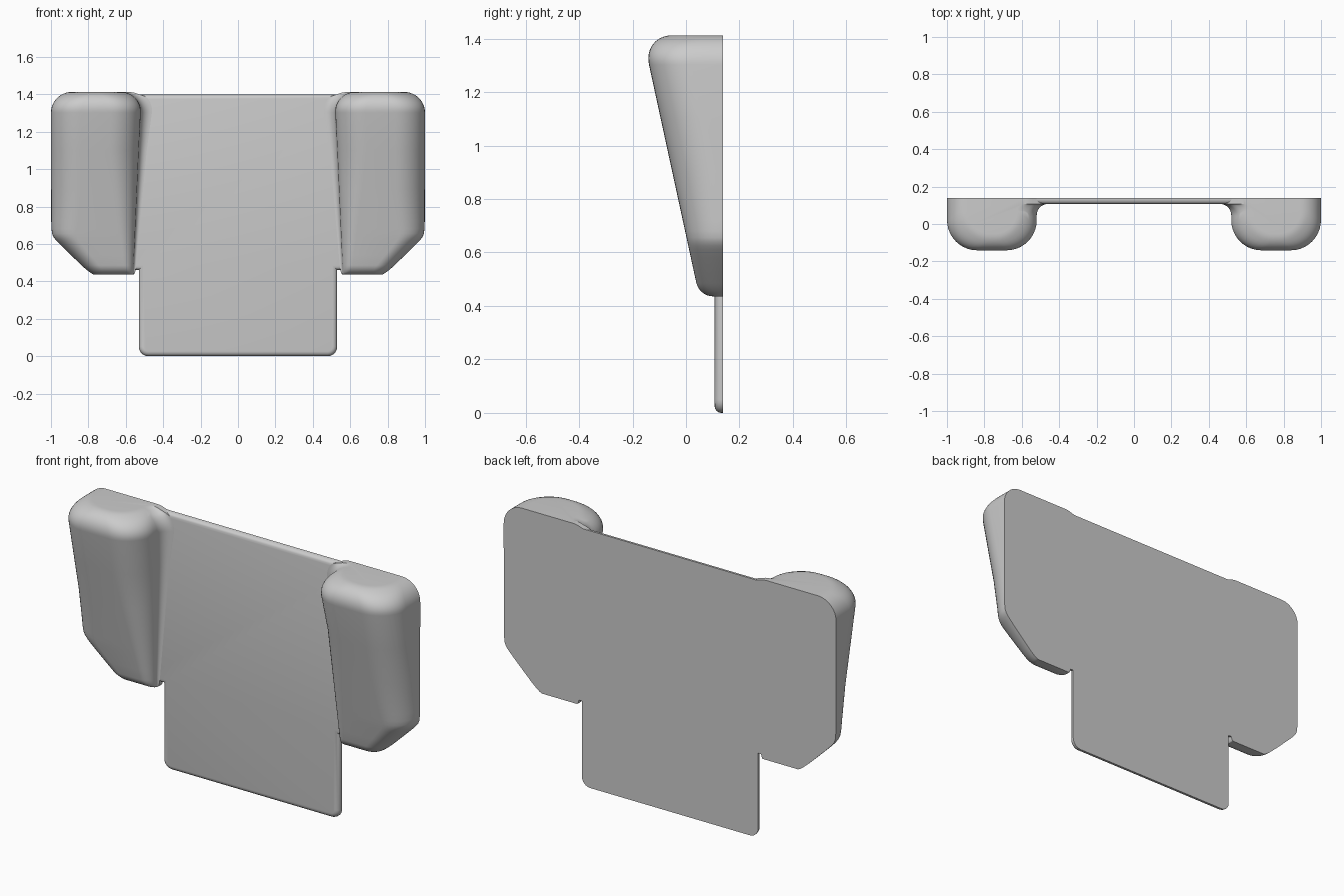
import bpy, bmesh
from math import sin, cos, pi, sqrt

BACK, PLATE = 0.138, 0.107      # back plane and front of the thin panel
TOP, LOW = 1.412, 0.436         # height range of the pods
R_TOP, R_LOW = 0.11, 0.05       # rounding at the pod ends

if "Cube" in bpy.data.objects:
    bpy.data.objects.remove(bpy.data.objects["Cube"], do_unlink=True)

grey = bpy.data.materials.new("light_grey")
grey.use_nodes = True
grey.diffuse_color = (0.6, 0.6, 0.6, 1)
grey.node_tree.nodes["Principled BSDF"].inputs["Base Color"].default_value = (0.6, 0.6, 0.6, 1)


def finish(bm, name):
    bmesh.ops.recalc_face_normals(bm, faces=bm.faces)
    mesh = bpy.data.meshes.new(name)
    bm.to_mesh(mesh)
    bm.free()
    mesh.materials.append(grey)
    obj = bpy.data.objects.new(name, mesh)
    bpy.context.collection.objects.link(obj)
    bpy.ops.object.select_all(action="DESELECT")
    obj.select_set(True)
    bpy.context.view_layer.objects.active = obj
    bpy.ops.object.shade_smooth_by_angle(angle=pi / 6)
    return obj


def arc(cx, cy, r, start, end, n=10):
    angles = [start + (end - start) * i / n for i in range(n + 1)]
    return [(cx + r * cos(a), cy + r * sin(a)) for a in angles]


def inset(r, d):
    """How far a quarter-round of radius r has pulled in at depth d."""
    d = min(max(d, 0), r)
    return r - sqrt(r * r - d * d)


def pod_section(z):
    u = (z - LOW) / (TOP - LOW)
    t = inset(R_TOP, z - TOP + R_TOP)
    b = inset(R_LOW, LOW + R_LOW - z)
    # Outer wall, with the lower corner cut at a slant
    slant = 0.785 + (z - LOW) * 1.05
    outer = 0.5 * (1 + slant - sqrt((1 - slant) ** 2 + 0.0005)) - t - 0.3 * b
    outer = min(outer, 1.0)
    inner = 0.56 - 0.045 * u + t
    front = 0.04 - (z - 0.48) * 0.217 + t + b
    half = (outer - inner) * 0.45
    ro = min(0.16, (BACK - front) * 0.95, half)
    ri = min(0.16, (PLATE - front) * 0.8, half)
    flare = min(0.02 + 0.045 * u, PLATE - front - ri)
    pts = [(outer, BACK)]
    pts += arc(outer - ro, front + ro, ro, 0, -pi / 2)
    pts += arc(inner + ri, front + ri, ri, -pi / 2, -pi)
    pts += arc(inner - flare, PLATE - flare, flare, 0, pi / 2)
    pts.append((inner - flare, BACK))
    return pts


def pod(name, side):
    levels = [LOW + R_LOW * (1 - cos(i * pi / 16)) for i in range(9)]
    levels += [0.54, 0.58, 0.61, 0.625, 0.64, 0.655, 0.68, 0.72, 0.9, 1.1]
    levels += [TOP - R_TOP * (1 - sin(i * pi / 24)) for i in range(13)]
    bm = bmesh.new()
    rings = [[bm.verts.new((side * x, y, z)) for x, y in pod_section(z)] for z in levels]
    for a, b in zip(rings, rings[1:]):
        for i in range(len(a)):
            j = (i + 1) % len(a)
            bm.faces.new((a[i], a[j], b[j], b[i]))
    bm.faces.new(rings[0])
    bm.faces.new(rings[-1])
    return finish(bm, name)


def panel():
    # Flat panel: tongue below, wider shoulders running into the pods
    half = arc(0.48, 0.055, 0.05, -pi / 2, 0, 6)
    half += [(0.53, 0.46), (0.64, 0.46), (0.64, 1.398)]
    outline = half + [(-x, z) for x, z in reversed(half)]
    bm = bmesh.new()
    back = bm.faces.new([bm.verts.new((x, BACK, z)) for x, z in outline])
    out = bmesh.ops.extrude_face_region(bm, geom=[back], use_keep_orig=True)
    moved = [g for g in out["geom"] if isinstance(g, bmesh.types.BMVert)]
    bmesh.ops.translate(bm, vec=(0, PLATE - BACK, 0), verts=moved)
    rim = [e for e in bm.edges if all(v in moved for v in e.verts)]
    bmesh.ops.bevel(bm, geom=rim, offset=0.025, segments=4, profile=0.5, affect="EDGES")
    for v in bm.verts:
        v.co.z = max(v.co.z - 0.005, 0) if v.co.z < 0.3 else v.co.z
    return finish(bm, "panel")


panel()
pod("left_pod", 1)
pod("right_pod", -1)
